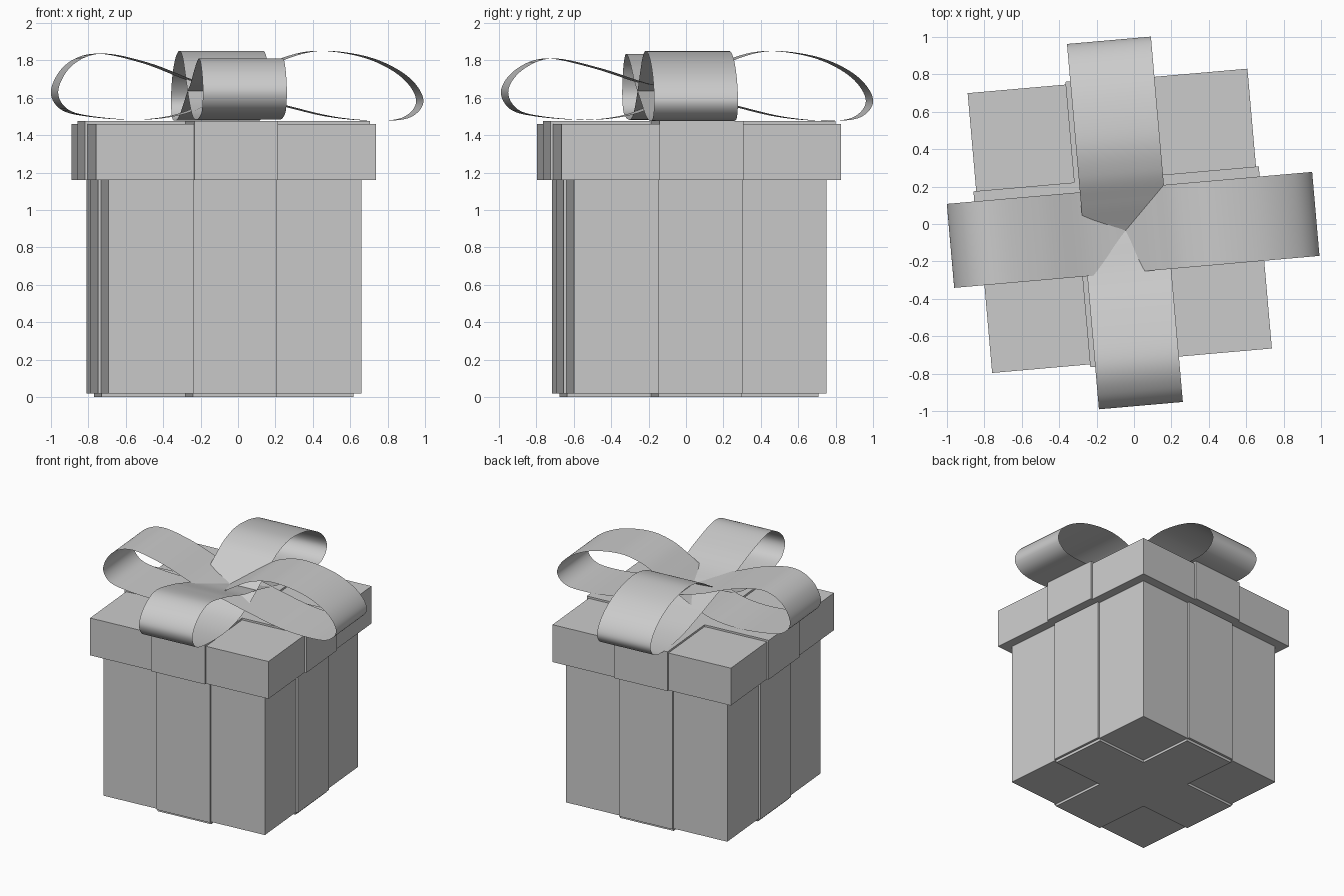
import bpy, bmesh
from math import radians
from mathutils import Vector, Matrix

if "Cube" in bpy.data.objects:
    bpy.data.objects.remove(bpy.data.objects["Cube"])

TURN = radians(5)              # the whole gift is turned slightly
BOX = (-0.076, 0.017)          # centre of box in plan
BOW = (-0.045, -0.035)         # centre of bow in plan
HW = 0.225                     # half ribbon width


def add_object(name, bm, centre, turn=TURN):
    mesh = bpy.data.meshes.new(name)
    bm.to_mesh(mesh)
    bm.free()
    ob = bpy.data.objects.new(name, mesh)
    ob.location = (centre[0], centre[1], 0)
    ob.rotation_euler.z = turn
    bpy.context.collection.objects.link(ob)
    return ob


def prism(name, outline, z0, z1):
    bm = bmesh.new()
    face = bm.faces.new([bm.verts.new((x, y, z0)) for x, y in outline])
    ext = bmesh.ops.extrude_face_region(bm, geom=[face], use_keep_orig=True)
    top = [g for g in ext['geom'] if isinstance(g, bmesh.types.BMVert)]
    bmesh.ops.translate(bm, verts=top, vec=(0, 0, z1 - z0))
    bmesh.ops.recalc_face_normals(bm, faces=bm.faces)
    return add_object(name, bm, BOX)


def square(h):
    return [(-h, -h), (h, -h), (h, h), (-h, h)]


def cross(h):
    arm = [(HW, -HW), (h, -HW), (h, HW)]
    pts = []
    for _ in range(4):
        pts += arm
        arm = [(-y, x) for x, y in arm]
    return pts


# box, lid and the ribbon wrapped round both
prism("box_body", square(0.678), 0.02, 1.16)
prism("box_lid", square(0.75), 1.16, 1.46)
prism("bottom_ribbon", cross(0.675), 0.0, 0.02)
prism("body_ribbon", cross(0.694), 0.02, 1.16)
prism("lid_ribbon", cross(0.765), 1.16, 1.475)


def smooth_loop(pts, steps=8):
    """Closed Catmull-Rom curve through the points."""
    p = [Vector(q) for q in pts]
    n, out = len(p), []
    for i in range(n):
        a, b, c, d = p[i - 1], p[i], p[(i + 1) % n], p[(i + 2) % n]
        for k in range(steps):
            t = k / steps
            out.append(0.5 * (2 * b + (c - a) * t + (2 * a - 5 * b + 4 * c - d) * t * t
                              + (3 * b - a - 3 * c + d) * t ** 3))
    return out


# figure-eight bow profile: distance along ribbon, height
def bow(name, turn, peak):
    drop = 1.835 - peak
    profile = [
        (0, 1.635), (0.16, 1.735), (0.31, 1.815), (0.5, 1.85), (0.75, 1.81),
        (0.94, 1.71), (1.02, 1.585), (0.95, 1.495), (0.78, 1.477), (0.55, 1.497),
        (0.32, 1.55), (0, 1.635),
        (-0.2, 1.69 - drop * 0.4), (-0.45, 1.785 - drop), (-0.7, 1.835 - drop),
        (-0.86, 1.775 - drop), (-0.938, 1.64), (-0.89, 1.54), (-0.75, 1.5),
        (-0.5, 1.482), (-0.3, 1.503), (-0.15, 1.555)]
    bm = bmesh.new()
    rows = [[bm.verts.new((d, s * HW, z)) for s in (-1, 1)]
            for d, z in smooth_loop(profile)]
    for i, a in enumerate(rows):
        b = rows[(i + 1) % len(rows)]
        bm.faces.new((a[0], a[1], b[1], b[0])).smooth = True
    return add_object(name, bm, BOW, turn)


bow("bow_left_right", TURN, 1.835)
bow("bow_front_back", TURN + radians(90), 1.81)
